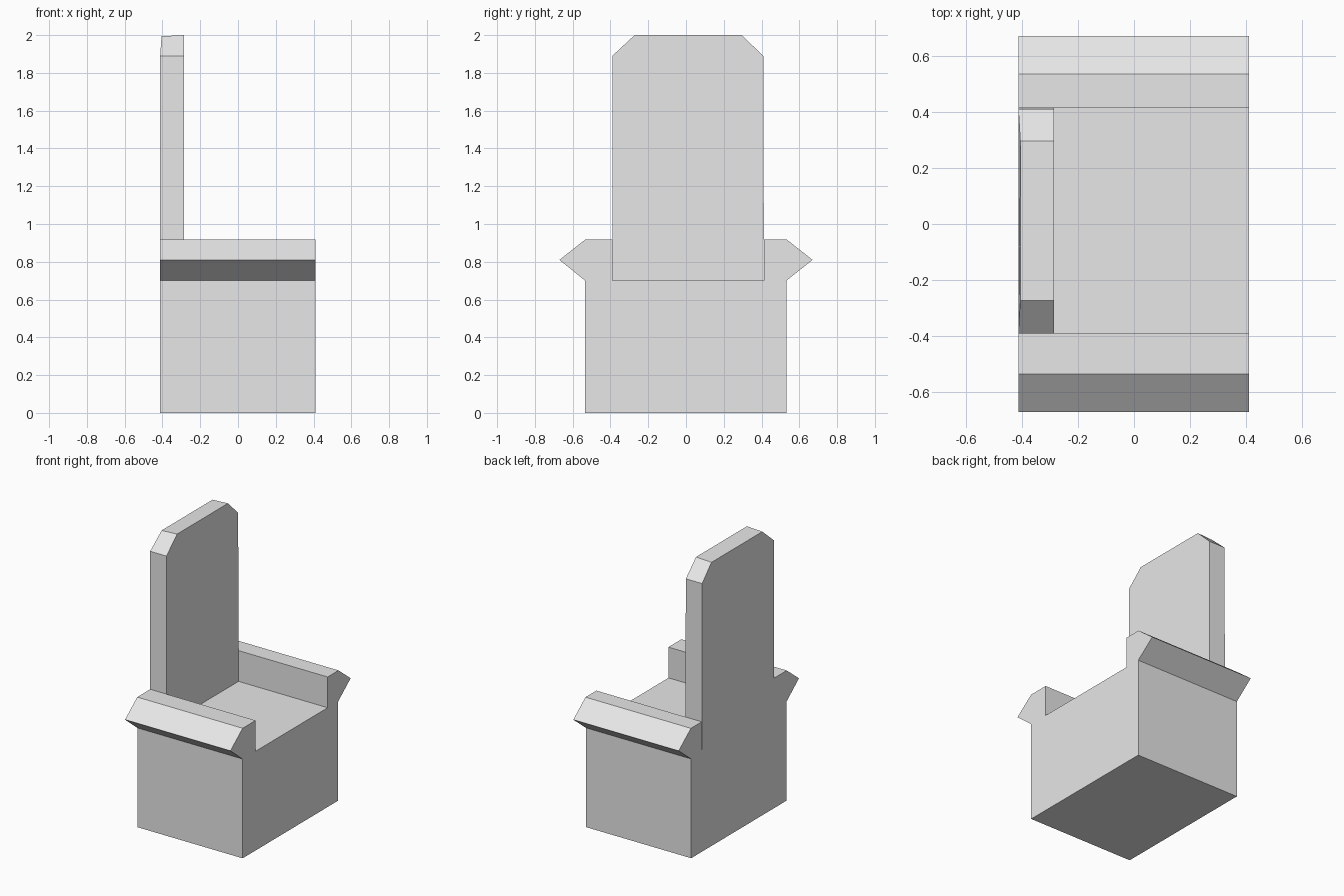
import bpy
import bmesh

if "Cube" in bpy.data.objects:
    bpy.data.objects.remove(bpy.data.objects["Cube"])

grey = bpy.data.materials.new("light_grey")
grey.diffuse_color = (0.8, 0.8, 0.8, 1.0)
grey.use_nodes = True
grey.node_tree.nodes["Principled BSDF"].inputs["Base Color"].default_value = grey.diffuse_color


def extrude_profile(name, profile, x0, x1):
    """Make a solid by extruding a (y, z) outline along x."""
    bm = bmesh.new()
    face = bm.faces.new([bm.verts.new((x0, y, z)) for y, z in profile])
    ext = bmesh.ops.extrude_face_region(bm, geom=[face])
    moved = [v for v in ext["geom"] if isinstance(v, bmesh.types.BMVert)]
    bmesh.ops.translate(bm, verts=moved, vec=(x1 - x0, 0, 0))
    bmesh.ops.recalc_face_normals(bm, faces=bm.faces)
    mesh = bpy.data.meshes.new(name)
    bm.to_mesh(mesh)
    bm.free()
    mesh.materials.append(grey)
    obj = bpy.data.objects.new(name, mesh)
    bpy.context.collection.objects.link(obj)
    return obj


BACK, FRONT = -0.412, 0.41
SEAT_Z, ARM_Z = 0.70, 0.917
LEFT, RIGHT = -0.39, 0.413

# Solid seat block with the two flared armrests in one outline
extrude_profile("seat_with_armrests", [
    (-0.534, 0), (0.531, 0),
    (0.531, SEAT_Z), (0.67, 0.81), (0.534, ARM_Z), (RIGHT, ARM_Z),
    (RIGHT, SEAT_Z), (LEFT, SEAT_Z),
    (LEFT, ARM_Z), (-0.534, ARM_Z), (-0.67, 0.81), (-0.534, SEAT_Z),
], BACK, FRONT)

# Tall backrest with clipped top corners
backrest = extrude_profile("backrest", [
    (LEFT, SEAT_Z), (RIGHT, SEAT_Z), (RIGHT - 0.004, 1.89),
    (0.295, 2.0), (-0.272, 2.0), (LEFT, 1.89),
], BACK, -0.285)

# Rear top edge leans slightly inward
for v in backrest.data.vertices:
    if v.co.z > 1.95 and v.co.x < -0.4:
        v.co.x += 0.007
        v.co.z -= 0.006
